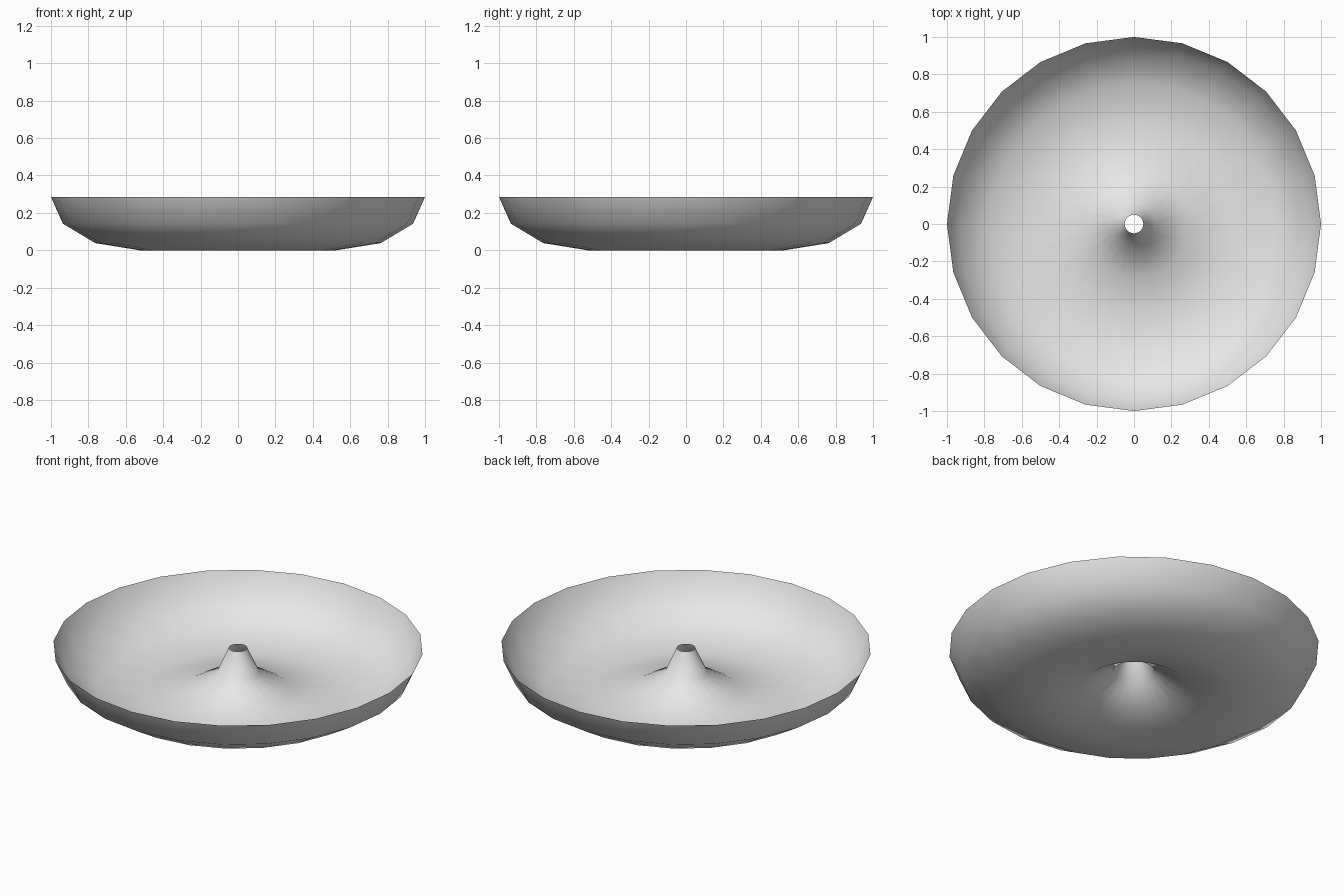
import bpy
import bmesh
from math import cos, sin, pi, tau
from mathutils import Vector

cube = bpy.data.objects.get("Cube")
if cube:
    bpy.data.objects.remove(cube, do_unlink=True)

SEGMENTS = 24       # sides around the dish
ARC_STEPS = 6       # steps across the trough
MID_RADIUS = 0.525  # centre line of the trough
HALF_WIDTH = 0.475
DEPTH = 0.285

# Plain grey material
grey = bpy.data.materials.new("light_grey")
grey.use_nodes = True
colour = (0.8, 0.8, 0.8, 1)
grey.diffuse_color = colour
grey.node_tree.nodes["Principled BSDF"].inputs["Base Color"].default_value = colour

# Half-ellipse trough profile, from the centre hole out to the rim
bm = bmesh.new()
profile = []
for i in range(ARC_STEPS + 1):
    a = pi * i / ARC_STEPS
    profile.append(bm.verts.new((MID_RADIUS - HALF_WIDTH * cos(a), 0,
                                 DEPTH * (1 - sin(a)))))
edges = [bm.edges.new(pair) for pair in zip(profile, profile[1:])]

# Revolve into an open dish with a raised hollow centre
bmesh.ops.spin(bm, geom=profile + edges, cent=Vector(), axis=Vector((0, 0, 1)),
               angle=tau, steps=SEGMENTS, use_merge=False)
bmesh.ops.remove_doubles(bm, verts=bm.verts, dist=0.001)
bmesh.ops.recalc_face_normals(bm, faces=bm.faces)

# Face the open side upwards
if sum(f.normal.z for f in bm.faces) < 0:
    bmesh.ops.reverse_faces(bm, faces=bm.faces)
for f in bm.faces:
    f.smooth = True

mesh = bpy.data.meshes.new("ring_dish")
bm.to_mesh(mesh)
bm.free()
mesh.materials.append(grey)
dish = bpy.data.objects.new("ring_dish", mesh)
bpy.context.collection.objects.link(dish)
